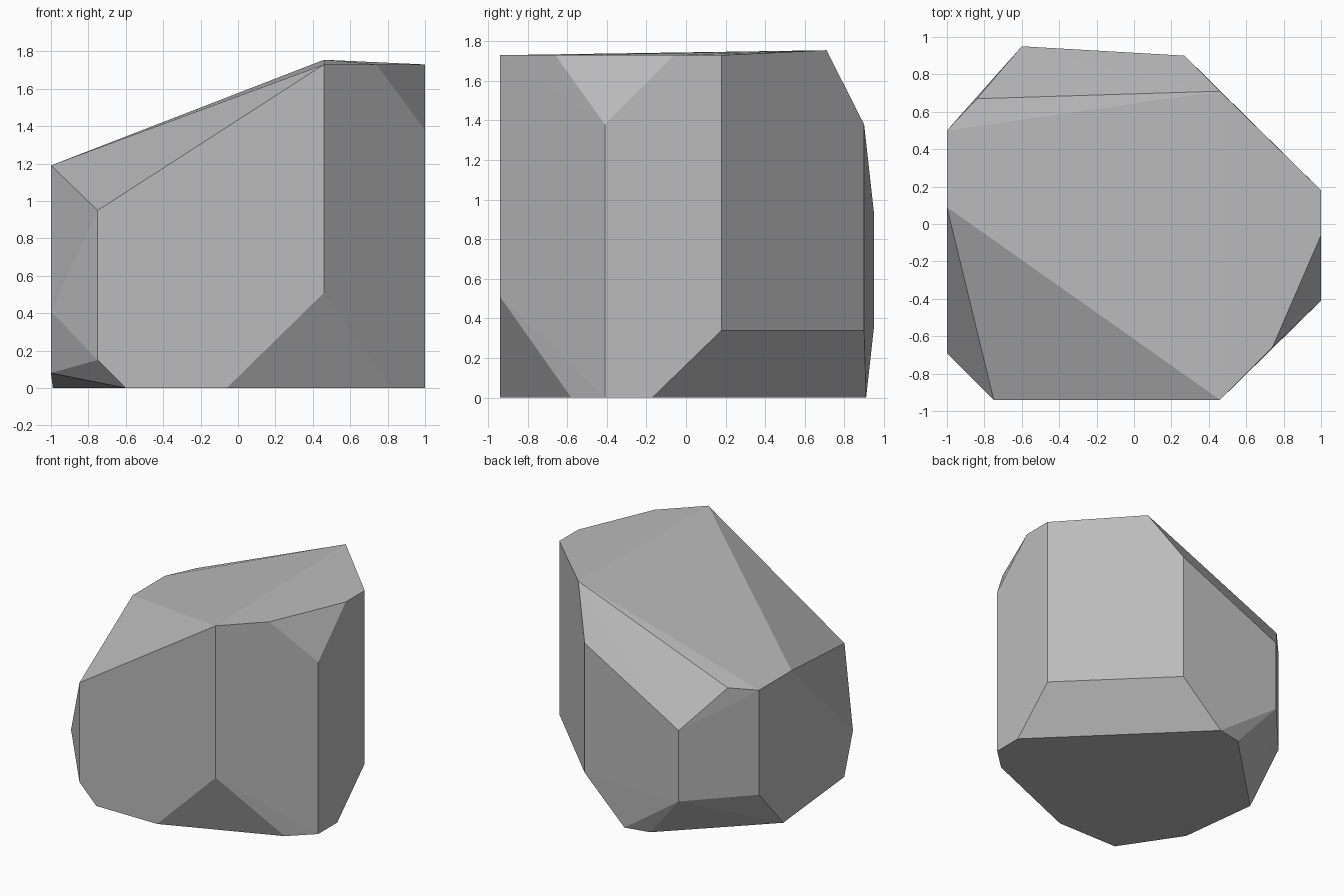
import bpy
import bmesh
import math

# Remove the default cube
default_cube = bpy.data.objects.get("Cube")
if default_cube:
    bpy.data.objects.remove(default_cube, do_unlink=True)


def flat_material(name, color):
    material = bpy.data.materials.new(name)
    material.use_nodes = True
    material.diffuse_color = color
    shader = material.node_tree.nodes["Principled BSDF"]
    shader.inputs["Base Color"].default_value = color
    shader.inputs["Roughness"].default_value = 1
    return material


def upright(x, y, low, high):
    """Two corners that share one vertical edge of the boulder."""
    return [(x, y, low), (x, y, high)]


def faceted_solid(name, corners, material):
    """Wrap corners in a convex skin and merge the flat regions into single facets."""
    bm = bmesh.new()
    for corner in corners:
        bm.verts.new(corner)
    hull = bmesh.ops.convex_hull(bm, input=bm.verts[:])
    spare = {v for v in hull["geom_interior"] + hull["geom_unused"]
             if isinstance(v, bmesh.types.BMVert)}
    bmesh.ops.delete(bm, geom=list(spare), context="VERTS")
    bmesh.ops.dissolve_limit(bm, angle_limit=math.radians(1),
                             verts=bm.verts[:], edges=bm.edges[:])
    bmesh.ops.recalc_face_normals(bm, faces=bm.faces[:])
    mesh = bpy.data.meshes.new(name)
    bm.to_mesh(mesh)
    bm.free()
    mesh.materials.append(material)
    mesh.shade_flat()
    solid = bpy.data.objects.new(name, mesh)
    bpy.context.collection.objects.link(solid)
    return solid


# Vertical edges between the side facets, counter-clockwise from the front
sides = (
    upright(-.75, -.94, .15, .95)
    + upright(.46, -.94, .51, 1.73)
    + upright(1, -.41, 0, 1.38)
    + upright(1, .18, .34, 1.73)
    + upright(.27, .9, .34, 1.38)
    + upright(-.6, .95, .36, .93)
    + upright(-1, .5, .35, 1.19)
)

# Corners of the sloping top and its chipped rim
top = [(.74, -.66, 1.73), (1, -.06, 1.73), (.46, .71, 1.755),
       (-.84, .67, 1.23), (-1, .09, 1.19)]

# Chipped corner low on the right
chip = [(-1, -.69, .41), (-1, -.58, .08)]

# Outline of the flat base
base = [(x, y, 0) for x, y in (
    (-.6, -.94), (-.06, -.94), (.82, -.58), (1, -.17),
    (-.09, .91), (-.29, .87), (-.99, .18))]

stone = flat_material("stone grey", (.5, .5, .5, 1))
faceted_solid("boulder", sides + top + chip + base, stone)
